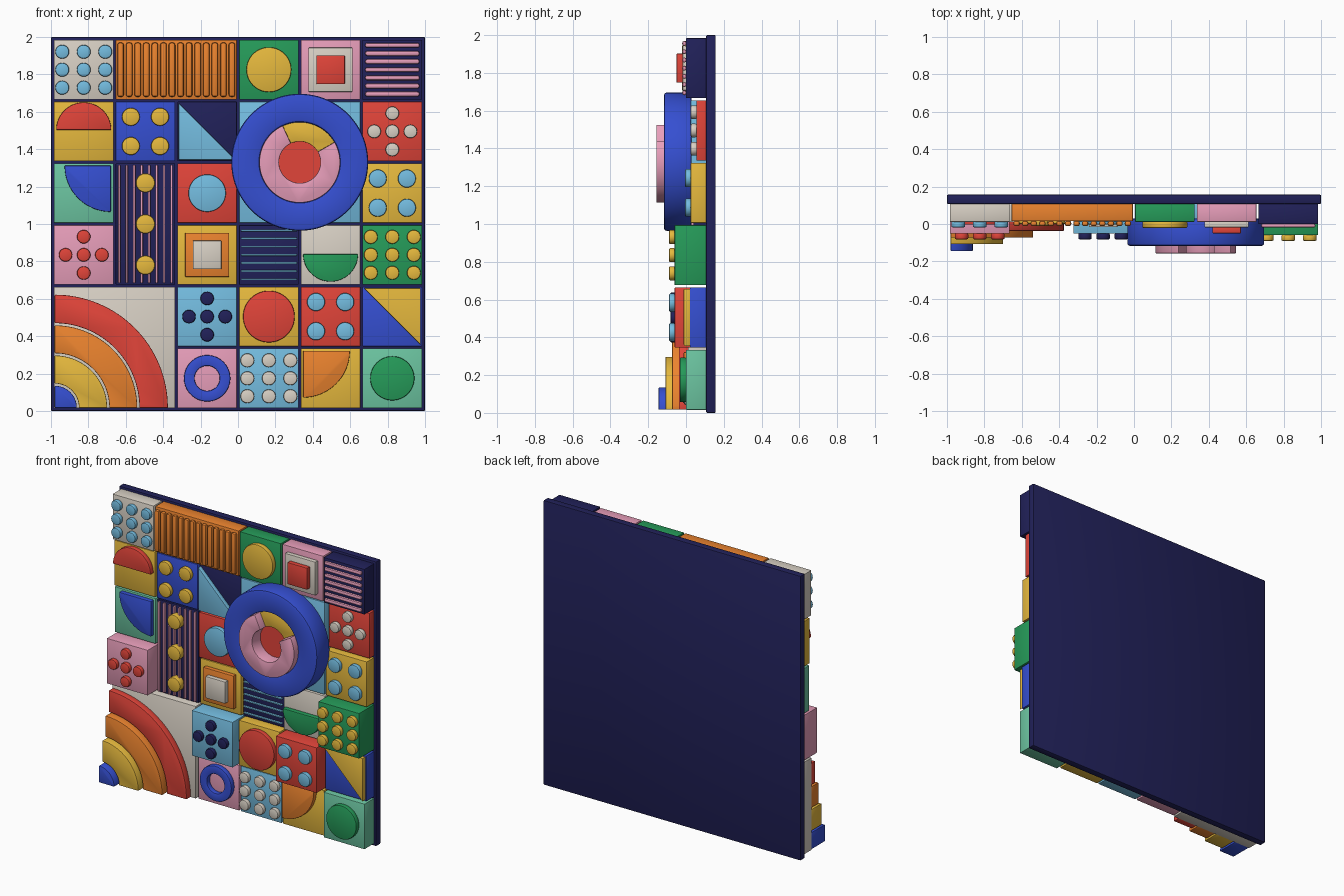
import bpy, bmesh, math

if "Cube" in bpy.data.objects:
    bpy.data.objects.remove(bpy.data.objects["Cube"])

HEX = dict(red="E0463C", orange="EA8232", yellow="E6B840", green="2A9A5A", mint="6CC4A0", cyan="74BCE0",
           blue="3850D0", navy="26265A", pink="E69CB8", cream="D8D0C4")
MATS = {}
for key, h in HEX.items():
    m = bpy.data.materials.new(key)
    m.diffuse_color = [(int(h[i:i + 2], 16) / 255) ** 2.2 for i in (0, 2, 4)] + [1]
    m.use_nodes = True
    m.node_tree.nodes["Principled BSDF"].inputs["Base Color"].default_value = m.diffuse_color
    MATS[key] = m


def finish(name, color, bm, bevel):
    bmesh.ops.recalc_face_normals(bm, faces=bm.faces)
    if bevel:
        sharp = [e for e in bm.edges if e.calc_face_angle(0) > 0.6]
        bmesh.ops.bevel(bm, geom=sharp, offset=bevel, segments=2, profile=0.5, affect='EDGES', clamp_overlap=True)
    me = bpy.data.meshes.new(name)
    bm.to_mesh(me)
    bm.free()
    me.shade_smooth()
    me.set_sharp_from_angle(angle=math.radians(30))
    me.materials.append(MATS[color])
    ob = bpy.data.objects.new(name, me)
    bpy.context.collection.objects.link(ob)
    return ob


def solid(name, color, outlines, back, front, bevel=0.004):
    """Extrude one or more x-z outlines from y=back to y=front."""
    bm = bmesh.new()
    for pts in outlines:
        a = [bm.verts.new((x, back, z)) for x, z in pts]
        b = [bm.verts.new((x, front, z)) for x, z in pts]
        bm.faces.new(a)
        bm.faces.new(b[::-1])
        for i in range(len(a)):
            j = (i + 1) % len(a)
            bm.faces.new((a[i], b[i], b[j], a[j]))
    return finish(name, color, bm, bevel)


def ring(name, color, x, z, r0, r1, back, front, bevel=0.006, n=96):
    bm = bmesh.new()
    prof = [(r0, back), (r1, back), (r1, front), (r0, front)]
    loops = [[bm.verts.new((x + r * math.cos(t), y, z + r * math.sin(t))) for r, y in prof]
             for t in (2 * math.pi * k / n for k in range(n))]
    for k in range(n):
        p, q = loops[k], loops[(k + 1) % n]
        for i in range(4):
            j = (i + 1) % 4
            bm.faces.new((p[i], p[j], q[j], q[i]))
    return finish(name, color, bm, bevel)


def rect(x, z, w, h):
    return [(x - w / 2, z - h / 2), (x + w / 2, z - h / 2), (x + w / 2, z + h / 2), (x - w / 2, z + h / 2)]


def arc(x, z, r, a0, a1, n):
    return [(x + r * math.cos(math.radians(a0 + (a1 - a0) * i / n)),
             z + r * math.sin(math.radians(a0 + (a1 - a0) * i / n))) for i in range(n + 1)]


def disc(x, z, r, n=32):
    return arc(x, z, r, 0, 360, n)[:-1]


def sector(x, z, r0, r1, a0, a1, n=32):
    inner = arc(x, z, r0, a1, a0, n) if r0 else ([] if a1 - a0 == 180 else [(x, z)])
    return arc(x, z, r1, a0, a1, n) + inner


C = 0.33   # cell pitch
BASE = 0.107


def tile(col, row, color, front, w=1, h=1):
    """Add a base tile, row 0 on top; return its centre."""
    x = -0.99 + C * (col + w / 2)
    z = 1.99 - C * (row + h / 2)
    solid(f"tile_{col}_{row}", color, [rect(x, z, C * w - 0.012, C * h - 0.012)], BASE + 0.005, front, 0.003)
    return x, z


# backing panel
solid("backing_panel", "navy", [rect(0, 1, 2, 2)], 0.157, BASE, 0.006)

# dotted tiles: layouts of 4, 5 and 9 dots
GRID9 = [(i * 0.115, j * 0.096) for i in (-1, 0, 1) for j in (-1, 0, 1)]
LAY = {4: ([(i * 0.078, j * 0.078) for i in (-1, 1) for j in (-1, 1)], 0.048),
       5: ([(0, 0), (0.097, 0), (-0.097, 0), (0, 0.097), (0, -0.097)], 0.036),
       9: (GRID9, 0.037)}
for col, row, base, dot, n, front in [
        (0, 0, "cream", "cyan", 9, 0.012), (1, 1, "blue", "yellow", 4, 0.03), (5, 1, "red", "cream", 5, 0.055),
        (5, 2, "yellow", "cyan", 4, 0.025), (0, 3, "pink", "red", 5, -0.052), (5, 3, "green", "yellow", 9, -0.06),
        (2, 4, "cyan", "navy", 5, -0.052), (4, 4, "red", "cyan", 4, -0.06), (3, 5, "cyan", "cream", 9, 0.02)]:
    x, z = tile(col, row, base, front)
    pts, r = LAY[n]
    solid(f"dots_{col}_{row}", dot, [disc(x + a, z + b, r, 28) for a, b in pts], front + 0.002, front - 0.03, 0.007)

# single disc tiles
for col, row, base, top, r, front in [(3, 0, "green", "yellow", 0.12, 0.012), (2, 2, "red", "cyan", 0.1, 0.03),
                                      (3, 4, "yellow", "red", 0.138, 0.0), (5, 5, "mint", "green", 0.118, 0.0)]:
    x, z = tile(col, row, base, front)
    solid(f"disc_{col}_{row}", top, [disc(x, z, r, 56)], front + 0.002, front - 0.033, 0.006)

# half disc tiles
x, z = tile(0, 1, "yellow", 0.03)
solid("half_disc_upper", "red", [sector(x, z + 0.008, 0, 0.147, 0, 180)], 0.032, -0.003)
x, z = tile(4, 3, "cream", 0.03)
solid("half_disc_lower", "green", [sector(x, z + 0.004, 0, 0.147, 180, 360)], 0.032, -0.003)

# quarter disc tiles
x, z = tile(0, 2, "mint", 0.035)
solid("quarter_disc_blue", "blue", [sector(x + 0.145, z + 0.147, 0, 0.247, 180, 270)], 0.037, 0.003)
x, z = tile(4, 5, "yellow", 0.02)
solid("quarter_disc_orange", "orange", [sector(x - 0.147, z + 0.147, 0, 0.25, 270, 360)], 0.022, -0.012)

# triangle tiles
x, z = tile(2, 1, "navy", 0.04)
t = 0.152
solid("triangle_cyan", "cyan", [[(x - t, z - t), (x + t, z - t), (x - t, z + t)]], 0.042, 0.01)
x, z = tile(5, 4, "blue", 0.02)
solid("triangle_yellow", "yellow", [[(x - t, z + t), (x + t, z - t), (x + t, z + t)]], 0.022, -0.012)

# nested square tiles
for col, row, base, mid, top, front in [(4, 0, "pink", "cream", "red", 0.012), (2, 3, "yellow", "orange", "cream", 0.045)]:
    x, z = tile(col, row, base, front)
    solid(f"outer_square_{col}_{row}", mid, [rect(x, z, 0.236, 0.236)], front + 0.002, front - 0.03)
    solid(f"inner_square_{col}_{row}", top, [rect(x, z, 0.153, 0.153)], front - 0.028, front - 0.062)

# ribbed tiles
x, z = tile(1, 0, "orange", 0.015, w=2)
solid("orange_ribs", "orange", [rect(x + (i - 6.5) * 0.0458, z, 0.035, 0.29) for i in range(14)], 0.017, -0.012, 0.012)
x, z = tile(5, 0, "navy", 0.0)
solid("pink_ribs", "pink", [rect(x, z + (i - 3) * 0.0435, 0.29, 0.026) for i in range(7)], 0.002, -0.02, 0.01)
x, z = tile(3, 3, "navy", 0.05)
solid("cyan_ribs", "cyan", [rect(x, z + (i - 3) * 0.0435, 0.3, 0.01) for i in range(7)], 0.052, 0.035, 0.003)
x, z = tile(1, 2, "navy", 0.04, h=2)
solid("thin_pink_ribs", "pink", [rect(x + (i - 3.5) * 0.04, z, 0.012, 0.63) for i in range(8)], 0.042, 0.02, 0.003)
solid("bead_dots", "yellow", [disc(x, z + i * 0.22, 0.051) for i in (-1, 0, 1)], 0.042, -0.01, 0.008)

# small ring tile
x, z = tile(2, 5, "pink", 0.02)
ring("small_ring", "blue", x, z, 0.067, 0.124, 0.022, -0.015, n=56)

# stepped rainbow corner
tile(0, 4, "cream", 0.01, w=2, h=2)
for color, r0, r1, front in [("red", 0.453, 0.605, -0.037), ("orange", 0.292, 0.441, -0.073),
                             ("yellow", 0.13, 0.28, -0.108), ("blue", 0, 0.118, -0.145)]:
    solid(f"rainbow_{color}", color, [sector(-0.98, 0.017, r0, r1, 0, 90)], 0.012, front)

# large dial
x, z = tile(3, 1, "cyan", 0.025, w=2, h=2)
ring("dial_rim", "blue", x, z, 0.214, 0.366, 0.03, -0.117, 0.014)
solid("dial_hub", "red", [disc(x, z, 0.2, 64)], 0.03, -0.065, 0)
solid("dial_short_arc", "yellow", [sector(x, z, 0.111, 0.216, 30, 115)], 0.02, -0.1, 0.003)
solid("dial_long_arc", "pink", [sector(x, z, 0.111, 0.216, 115, 390, 72)], 0.02, -0.157, 0.004)
